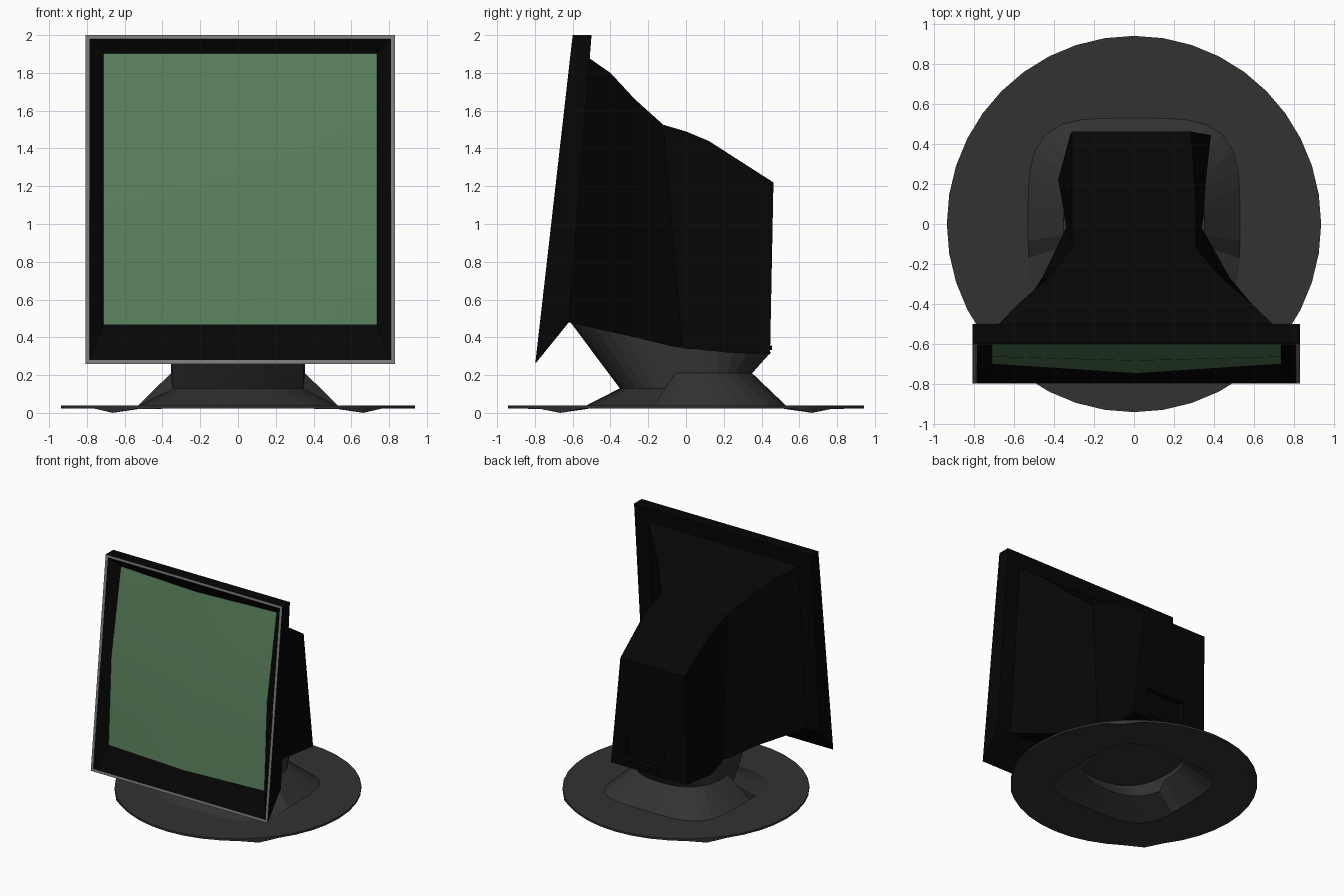
import bpy, bmesh, math
from mathutils import Vector

if "Cube" in bpy.data.objects:
    bpy.data.objects.remove(bpy.data.objects["Cube"])


def material(name, r, g, b):
    m = bpy.data.materials.new(name)
    m.use_nodes = True
    m.diffuse_color = (r, g, b, 1)
    m.node_tree.nodes["Principled BSDF"].inputs["Base Color"].default_value = (r, g, b, 1)
    return m


black = material("black plastic", .0018, .0018, .0018)
charcoal = material("charcoal plastic", .032, .032, .032)
grey = material("grey trim", .21, .21, .21)
green = material("green glass", .102, .22, .11)


def finish(name, bm, mats):
    me = bpy.data.meshes.new(name)
    bm.to_mesh(me)
    bm.free()
    for m in mats:
        me.materials.append(m)
    ob = bpy.data.objects.new(name, me)
    bpy.context.collection.objects.link(ob)
    return ob


def loft(name, rings, mats, cap_start=False, cap_end=False, band_mats=None):
    """Skin a list of equal-length point rings, with one material per band."""
    bm = bmesh.new()
    loops = [[bm.verts.new(p) for p in ring] for ring in rings]
    n = len(loops[0])
    for k, (a, b) in enumerate(zip(loops, loops[1:])):
        for i in range(n):
            j = (i + 1) % n
            f = bm.faces.new((a[i], a[j], b[j], b[i]))
            f.material_index = band_mats[k] if band_mats else 0
    if cap_start:
        bm.faces.new(loops[0])
    if cap_end:
        bm.faces.new(loops[-1])
    bmesh.ops.recalc_face_normals(bm, faces=bm.faces)
    return finish(name, bm, mats)


def box(name, center, size, mat):
    bm = bmesh.new()
    bmesh.ops.create_cube(bm, size=1)
    for v in bm.verts:
        v.co = Vector(center) + v.co * Vector(size)
    return finish(name, bm, [mat])


# --- Bezel and screen -------------------------------------------------
CX = .012


def front_y(z):
    return -.798 + .198 * (z - .26) / 1.74


def back_y(z):
    return -.62 + .12 * (z - .48) / 1.52


def frame_ring(half, z0, z1, plane, corner=0, mid=0):
    """Eight points: corners and edge midpoints, pushed back from a plane."""
    zm = (z0 + z1) / 2
    pts = [(-1, z0), (0, z0), (1, z0), (1, zm), (1, z1), (0, z1), (-1, z1), (-1, zm)]
    return [(CX + s * half, plane(z) + (mid if i % 2 else corner), z)
            for i, (s, z) in enumerate(pts)]


screen_edge = frame_ring(.723, .467, 1.902, front_y, .075, .028)
loft("bezel",
     [frame_ring(.82, .48, 2, back_y),
      frame_ring(.82, .26, 2, front_y),
      frame_ring(.798, .28, 1.98, front_y),
      screen_edge],
     [black, grey], cap_start=True, band_mats=[0, 1, 0])

bm = bmesh.new()
edge = [bm.verts.new(p) for p in screen_edge]
middle = bm.verts.new((CX, front_y(1.185) + .008, 1.185))
for i in range(8):
    bm.faces.new((edge[i], edge[(i + 1) % 8], middle))
bm.normal_update()
for f in bm.faces:
    f.smooth = True
    if f.normal.y > 0:
        f.normal_flip()
finish("screen", bm, [green])

# --- Tube housing -----------------------------------------------------
# top y, top z, bottom y, bottom z, top left/right x, bottom left/right x
sections = [
    (-.515, 1.88, -.625, .48, -.69, .71, -.69, .71),
    (-.40, 1.80, -.45, .44, -.58, .59, -.58, .59),
    (-.27, 1.66, -.27, .40, -.43, .44, -.46, .48),
    (-.12, 1.525, -.02, .34, -.31, .31, -.34, .34),
    (.00, 1.49, .06, .335, -.31, .31, -.35, .35),
    (.12, 1.44, .22, .32, -.31, .31, -.38, .36),
    (.463, 1.22, .445, .31, -.31, .285, -.32, .385),
]
housing = loft("rear_housing",
               [[(lt, ty, tz), (rt, ty, tz), (rb, by, bz), (lb, by, bz)]
                for ty, tz, by, bz, lt, rt, lb, rb in sections],
               [black], cap_start=True, cap_end=True)

# Connector recess cut into the back
cutter = box("recess_cutter", (.07, .46, .49), (.36, .12, .17), black)
cutter.hide_render = True
cutter.hide_viewport = True
cut = housing.modifiers.new("connector recess", "BOOLEAN")
cut.object = cutter
cut.operation = "DIFFERENCE"
cut.solver = "EXACT"
box("connector_lip", (.07, .44, .345), (.3, .03, .025), black)

# --- Stand ------------------------------------------------------------
SEG = 40


def oval(rx, ry, height, power=2, cy=0):
    """Superellipse ring; height is a function of y."""
    pts = []
    for i in range(SEG):
        a = math.tau * i / SEG
        c, s = math.cos(a), math.sin(a)
        k = (abs(c) ** power + abs(s) ** power) ** (-1 / power)
        y = cy + ry * k * s
        pts.append((rx * k * c, y, height(y)))
    return pts


def level(z):
    return lambda y: z


def rim_z(y):
    """Underside of the rim, dipping to four feet on the diagonals."""
    return .022 - .022 * max(0, 1 - abs(abs(y) - .665) / .11)


def neck_z(y):
    return .13 if y < -.07 else .21


def cup_z(y):
    return .34 - .225 * y if y < 0 else .34 - .04 * y


foot = oval(.53, .53, level(.038), 4)
neck = oval(.355, .35, neck_z, 2.5)
loft("base_disc",
     [oval(.51, .51, level(.022), 4), oval(.88, .88, level(.022)),
      oval(.937, .942, rim_z), oval(.937, .942, level(.038)), foot], [charcoal])
loft("pedestal", [foot, neck], [charcoal])
loft("swivel_cup", [neck, oval(.355, .53, cup_z, 2.5, -.08)], [charcoal], cap_end=True)
loft("swivel_floor", [oval(.355, .4, level(.25), 2.5, -.03),
                      oval(.355, .41, level(.26), 2.5, -.03)],
     [charcoal], cap_start=True, cap_end=True)
